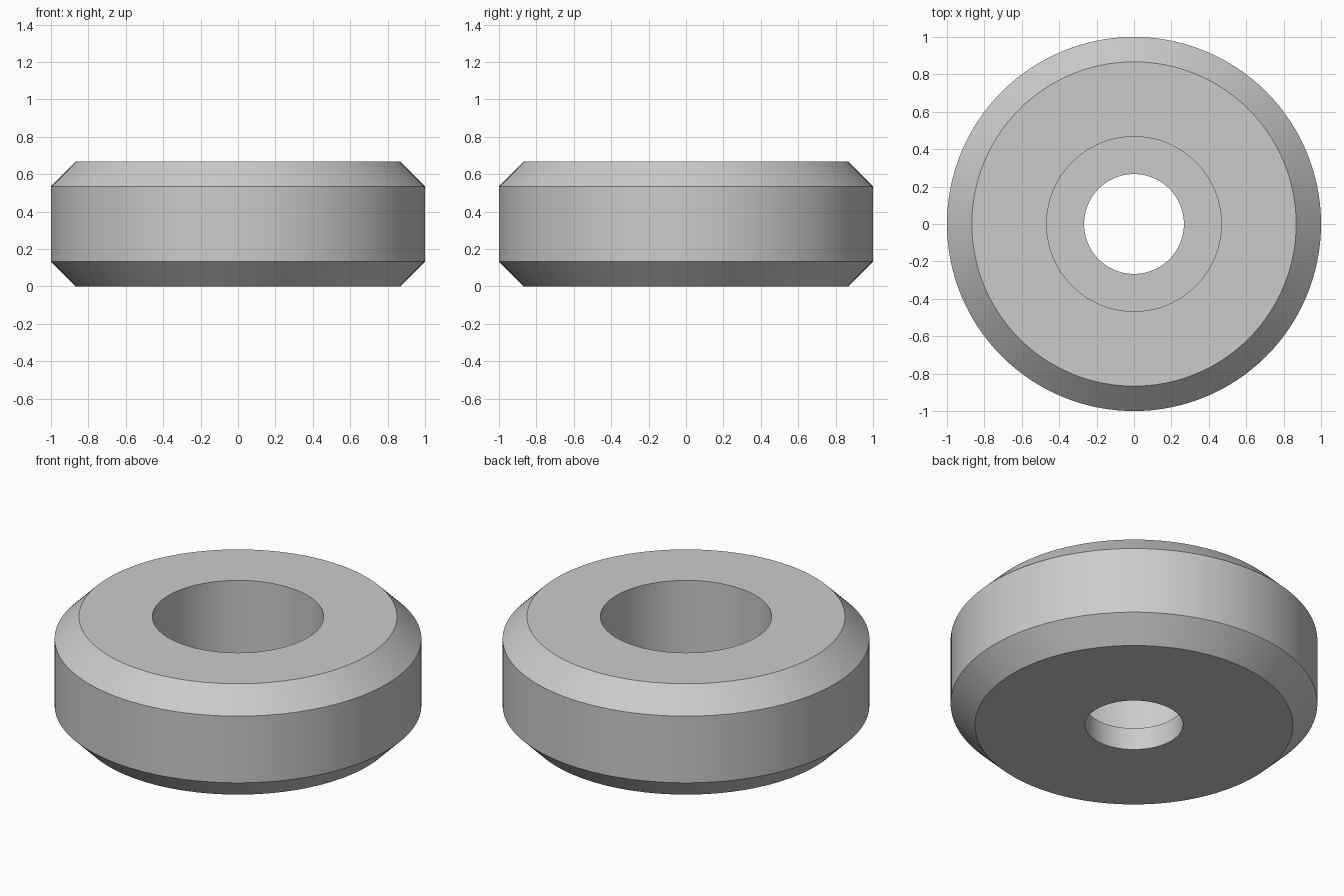
import bpy
import bmesh
import math

cube = bpy.data.objects.get("Cube")
if cube:
    bpy.data.objects.remove(cube, do_unlink=True)

# Plain grey finish
grey = bpy.data.materials.new("light_grey")
grey.use_nodes = True
colour = (0.6, 0.6, 0.6, 1)
grey.diffuse_color = colour
grey.node_tree.nodes["Principled BSDF"].inputs["Base Color"].default_value = colour

# Main sizes
height, radius, chamfer = 0.667, 1.0, 0.133
hole, counterbore, ledge = 0.267, 0.467, 0.133

# Closed cross-section (radius, height): chamfered rim, counterbore, ledge, hole
section = [
    (hole, 0), (radius - chamfer, 0),
    (radius, chamfer), (radius, height - chamfer),
    (radius - chamfer, height), (counterbore, height),
    (counterbore, ledge), (hole, ledge),
]

# Turn the section around the vertical axis
bm = bmesh.new()
verts = [bm.verts.new((r, 0, z)) for r, z in section]
edges = [bm.edges.new((v, verts[(i + 1) % len(verts)])) for i, v in enumerate(verts)]
bmesh.ops.spin(bm, geom=verts + edges, cent=(0, 0, 0), axis=(0, 0, 1),
               angle=math.tau, steps=128)
bmesh.ops.remove_doubles(bm, verts=bm.verts, dist=0.0001)
bmesh.ops.recalc_face_normals(bm, faces=bm.faces)

mesh = bpy.data.meshes.new("counterbored_ring")
bm.to_mesh(mesh)
bm.free()
mesh.materials.append(grey)
ring = bpy.data.objects.new("counterbored_ring", mesh)
bpy.context.collection.objects.link(ring)

# Smooth walls with crisp rims
bpy.ops.object.select_all(action="DESELECT")
ring.select_set(True)
bpy.context.view_layer.objects.active = ring
bpy.ops.object.shade_smooth_by_angle(angle=math.radians(30))
